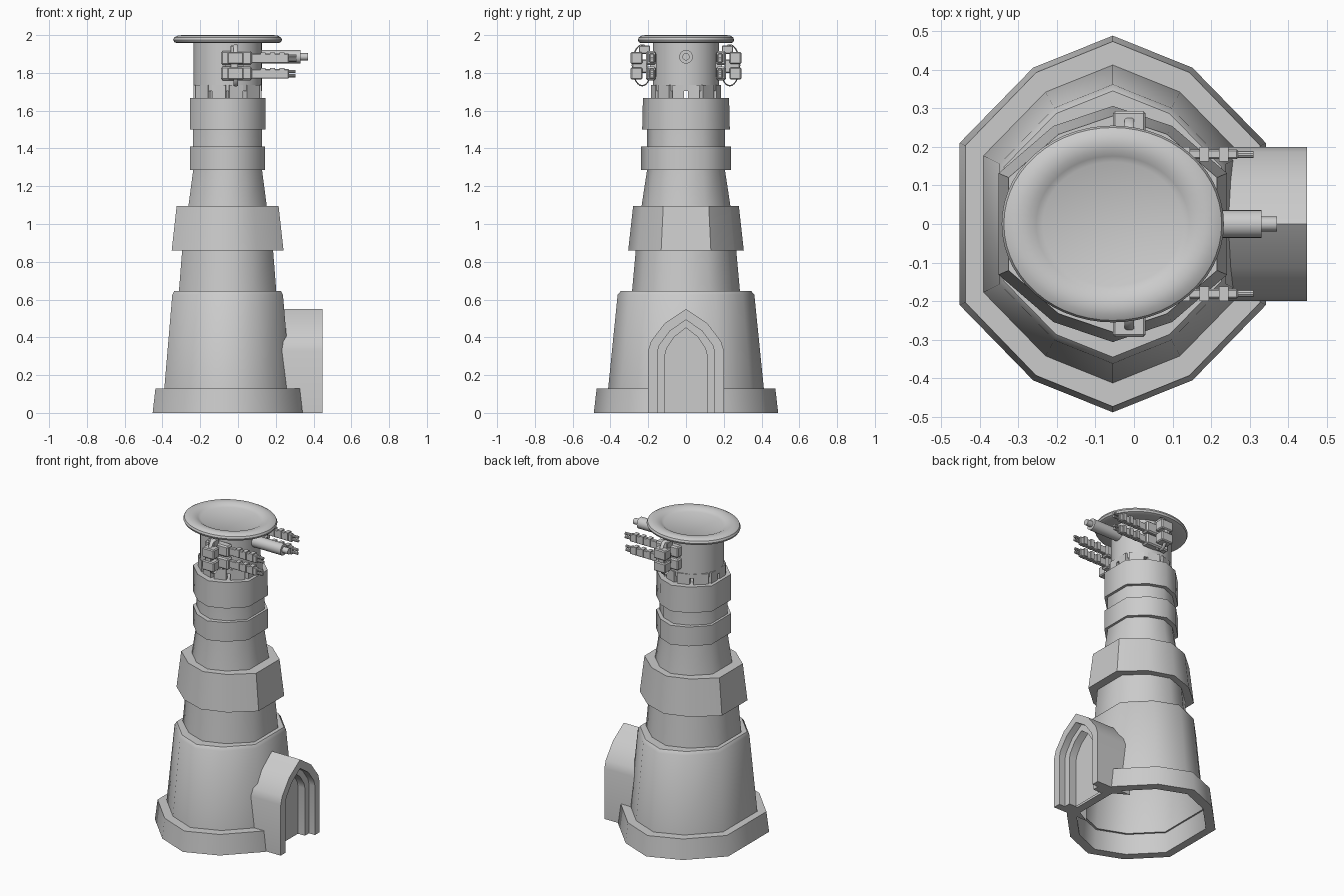
import bpy, bmesh, math
from mathutils import Vector

if "Cube" in bpy.data.objects:
    bpy.data.objects.remove(bpy.data.objects["Cube"])

CX = -0.055  # tower axis

stone = bpy.data.materials.new("grey_stone")
stone.diffuse_color = (0.6, 0.6, 0.6, 1)
stone.use_nodes = True
stone.node_tree.nodes["Principled BSDF"].inputs["Base Color"].default_value = stone.diffuse_color

# stretched ten-sided outline of the tower, unit size
quarter = [(1, 0.43), (0.52, 0.83), (0, 1), (-0.52, 0.83), (-1, 0.43)]
TEN = quarter + [(-x, -y) for x, y in quarter]


def circle(n):
    return [(math.cos(2 * math.pi * i / n), math.sin(2 * math.pi * i / n)) for i in range(n)]


def finish(name, bm, angle=30, recalc=True):
    if recalc:
        bmesh.ops.recalc_face_normals(bm, faces=bm.faces)
    me = bpy.data.meshes.new(name)
    bm.to_mesh(me)
    bm.free()
    me.materials.append(stone)
    me.shade_smooth()
    me.set_sharp_from_angle(angle=math.radians(angle))
    ob = bpy.data.objects.new(name, me)
    bpy.context.collection.objects.link(ob)
    return ob


def loft(name, outline, levels, bottom=True, top=True, angle=48):
    """Stack scaled outlines; each level is (z, half width x, half width y)."""
    bm = bmesh.new()
    loops = [[bm.verts.new((CX + x * sx, y * sy, z)) for x, y in outline] for z, sx, sy in levels]
    n = len(outline)
    for a, b in zip(loops, loops[1:]):
        for i in range(n):
            j = (i + 1) % n
            bm.faces.new((a[i], a[j], b[j], b[i]))
    if bottom:
        bm.faces.new(loops[0][::-1])
    if top:
        bm.faces.new(loops[-1])
    return finish(name, bm, angle)


def box(name, lo, hi, bevel=0.0):
    bm = bmesh.new()
    bmesh.ops.create_cube(bm, size=1)
    lo, hi = Vector(lo), Vector(hi)
    for v in bm.verts:
        v.co = (lo + hi) / 2 + v.co * (hi - lo)
    if bevel:
        bmesh.ops.bevel(bm, geom=bm.edges[:], offset=bevel, segments=1, affect='EDGES')
    return finish(name, bm)


def rod(name, x0, x1, y, z, r, n=16):
    bm = bmesh.new()
    a, b = [[bm.verts.new((x, y + r * c, z + r * s)) for c, s in circle(n)] for x in (x0, x1)]
    for i in range(n):
        j = (i + 1) % n
        bm.faces.new((a[i], a[j], b[j], b[i]))
    bm.faces.new(a)
    bm.faces.new(b)
    return finish(name, bm)


# hollow plinth, open underneath
loft("plinth", TEN, [(0.13, 0.34, 0.415), (0, 0.345, 0.425), (0, 0.397, 0.488),
                     (0.13, 0.382, 0.473), (0.13, 0.33, 0.40)], False, False)
# tapered tower sections
loft("lower_tower", TEN, [(0.13, 0.335, 0.412), (0.625, 0.293, 0.362),
                          (0.645, 0.282, 0.345)], bottom=False)
loft("middle_tower", TEN, [(0.64, 0.258, 0.286), (0.87, 0.24, 0.265)])
loft("upper_tower", TEN, [(0.87, 0.225, 0.25), (1.09, 0.208, 0.236), (1.28, 0.183, 0.207),
                          (1.52, 0.183, 0.207)])
# collars around the tower
loft("wide_collar", TEN, [(0.86, 0.296, 0.306), (1.095, 0.27, 0.28)])
loft("narrow_collar", TEN, [(1.285, 0.198, 0.238), (1.41, 0.198, 0.238)])
loft("top_collar", TEN, [(1.5, 0.2, 0.232), (1.667, 0.2, 0.228)])

# battlement blocks along each edge, long sides split in two
edges = []
for i in range(10):
    a, b = [Vector((CX + x * 0.18, y * 0.19, 0)) for x, y in (TEN[i], TEN[(i + 1) % 10])]
    if abs(a.x - b.x) < 1e-4:
        m = (a + b) / 2
        edges += [(a, m), (m, b)]
    else:
        edges.append((a, b))
for a, b in edges:
    d = (b - a) * 0.12
    p, q = a + d, b - d
    n = Vector((d.y, -d.x, 0)).normalized()
    if n.dot(p - Vector((CX, 0, 0))) < 0:
        n = -n
    bm = bmesh.new()
    base = [bm.verts.new(v + Vector((0, 0, 1.66))) for v in (p, q, q - n * 0.03, p - n * 0.03)]
    f = bm.faces.new(base)
    top = bmesh.ops.extrude_face_region(bm, geom=[f])["geom"]
    bmesh.ops.translate(bm, vec=(0, 0, 0.075), verts=[g for g in top if isinstance(g, bmesh.types.BMVert)])
    finish("battlement", bm)

# round turret and its dished roof
loft("turret", circle(40), [(1.705, 0.181, 0.176), (1.965, 0.181, 0.176)])
roof = [(0.62, 1.957), (0.93, 1.957), (0.98, 1.963), (1, 1.975), (0.98, 1.988),
        (0.92, 1.997), (0.84, 2.0), (0.75, 1.997), (0.69, 1.988), (0.63, 1.98)]
loft("roof_dish", circle(56), [(z, r * 0.288, r * 0.255) for r, z in roof], angle=35)


# stepped pointed doorway
def arch(x, w, spring, h):
    half = [(w, 0), (w, spring), (w * 0.93, spring + (h - spring) * 0.22),
            (w * 0.56, spring + (h - spring) * 0.66)]
    pts = half + [(0, h)] + [(-y, z) for y, z in half[::-1]]
    return [(x, y, z) for y, z in pts]


bm = bmesh.new()
steps = [(0.2, 0.2, 0.33, 0.55), (0.448, 0.2, 0.33, 0.55), (0.448, 0.152, 0.32, 0.492),
         (0.405, 0.152, 0.32, 0.492), (0.405, 0.11, 0.31, 0.45), (0.355, 0.11, 0.31, 0.45)]
loops = [[bm.verts.new(p) for p in arch(*s)] for s in steps]
for a, b in zip(loops, loops[1:]):
    for i in range(len(a) - 1):
        bm.faces.new((a[i], a[i + 1], b[i + 1], b[i]))
bm.faces.new(loops[-1])
for end in (0, -1):  # undersides of the jambs
    bm.faces.new([l[end] for l in loops])
finish("doorway", bm, 35)

# central gun
rod("main_barrel", 0.1, 0.33, 0, 1.885, 0.036, 24)
rod("main_muzzle", 0.32, 0.37, 0, 1.885, 0.019, 20)

# twin side guns with brackets and hoops
for s in (-1, 1):
    def side_box(name, x0, x1, y0, y1, z0, z1, bevel=0.0):
        ya, yb = sorted((s * y0, s * y1))
        box(name, (x0, ya, z0), (x1, yb, z1), bevel)

    side_box("gun_mount", -0.07, 0.03, 0.15, 0.19, 1.78, 1.9)
    side_box("gun_bracket", -0.04, 0.0, 0.205, 0.285, 1.8, 1.87, 0.004)
    side_box("bracket_top", -0.04, 0.0, 0.19, 0.25, 1.9, 1.945, 0.004)
    for z, tip in ((1.88, 0.31), (1.798, 0.305)):
        side_box("gun_body", -0.09, 0.075, 0.16, 0.212, z - 0.037, z + 0.035, 0.008)
        side_box("ammo_box", -0.055, 0.03, 0.23, 0.293, z - 0.033, z + 0.03, 0.006)
        side_box("barrel_housing", 0.07, 0.27, 0.168, 0.193, z - 0.028, z + 0.022, 0.004)
        for x in (0.12, 0.17, 0.22):
            side_box("barrel_band", x, x + 0.025, 0.162, 0.199, z - 0.022, z + 0.028)
        for dz in (-0.013, 0.01):
            rod("gun_muzzle", 0.26, tip, s * 0.18, z + dz, 0.009, 10)
    # thin feed hoop around the pair
    bm = bmesh.new()
    rings = []
    for c, d in circle(28):
        rings.append([bm.verts.new((-0.012 + 0.012 * u, s * (0.232 + (0.052 + 0.004 * v) * c),
                                    1.84 + (0.108 + 0.004 * v) * d)) for u, v in circle(6)])
    for k in range(28):
        a, b = rings[k], rings[(k + 1) % 28]
        for i in range(6):
            j = (i + 1) % 6
            bm.faces.new((a[i], a[j], b[j], b[i]))
    finish("feed_hoop", bm, 60)
